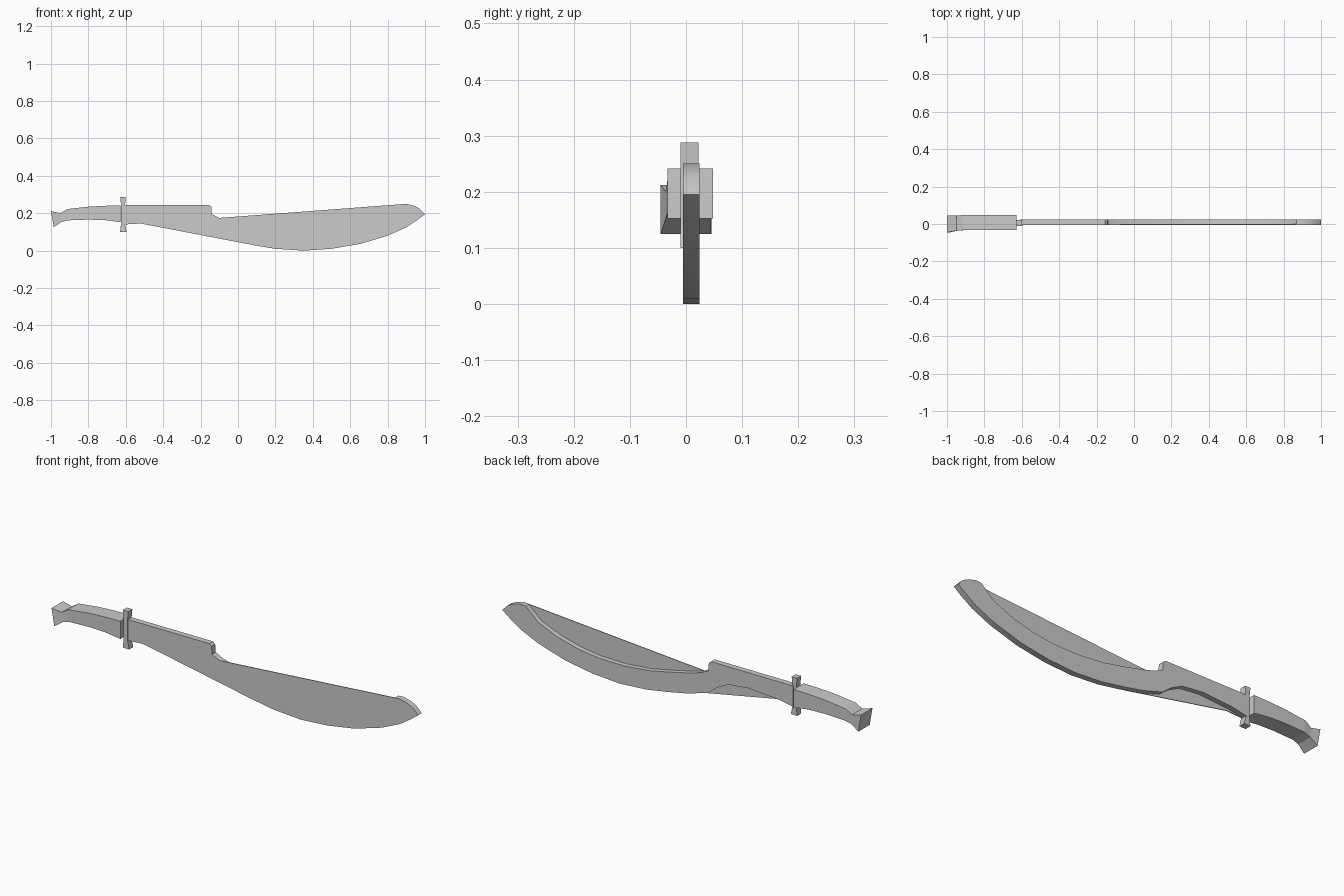
import bpy
import bmesh

cube = bpy.data.objects.get("Cube")
if cube:
    bpy.data.objects.remove(cube, do_unlink=True)

grey = bpy.data.materials.new("plain grey")
grey.use_nodes = True
colour = (0.6, 0.6, 0.6, 1)
grey.diffuse_color = colour
grey.node_tree.nodes["Principled BSDF"].inputs["Base Color"].default_value = colour


def finish(bm, name, smooth=False):
    bmesh.ops.recalc_face_normals(bm, faces=bm.faces[:])
    mesh = bpy.data.meshes.new(name)
    bm.to_mesh(mesh)
    bm.free()
    mesh.materials.append(grey)
    obj = bpy.data.objects.new(name, mesh)
    bpy.context.collection.objects.link(obj)
    if smooth:
        bpy.ops.object.select_all(action='DESELECT')
        obj.select_set(True)
        bpy.context.view_layer.objects.active = obj
        bpy.ops.object.shade_smooth_by_angle(angle=0.5)
    return obj


def prism(name, outline, front, back, smooth=False):
    """Side outline in x and z, given thickness along y."""
    bm = bmesh.new()
    face = bm.faces.new([bm.verts.new((x, front, z)) for x, z in outline])
    new = bmesh.ops.extrude_face_region(bm, geom=[face])["geom"]
    moved = [v for v in new if isinstance(v, bmesh.types.BMVert)]
    bmesh.ops.translate(bm, verts=moved, vec=(0, back - front, 0))
    return finish(bm, name, smooth)


def loft(name, sections):
    """Rectangular sections: top x, top z, bottom x, bottom z, y min, y max."""
    bm = bmesh.new()
    rings = []
    for tx, tz, bx, bz, y0, y1 in sections:
        corners = [(tx, y0, tz), (tx, y1, tz), (bx, y1, bz), (bx, y0, bz)]
        rings.append([bm.verts.new(c) for c in corners])
    for a, b in zip(rings, rings[1:]):
        for i in range(4):
            j = (i + 1) % 4
            bm.faces.new((a[i], a[j], b[j], b[i]))
    bm.faces.new(rings[0])
    bm.faces.new(rings[-1])
    return finish(bm, name)


# Edge curves shared by the blade parts
belly = [(0.08, 0.03), (0.2, 0.01), (0.35, 0), (0.5, 0.01), (0.65, 0.035),
         (0.8, 0.08), (0.9, 0.125), (0.96, 0.165), (1, 0.195),
         (0.97, 0.225), (0.94, 0.24), (0.9, 0.25), (0.87, 0.248)]
shoulder = [(-0.1, 0.175), (-0.14, 0.195), (-0.143, 0.235),
            (-0.155, 0.245), (-0.61, 0.245)]
hollow_spine = [(0.8, 0.185), (0.69, 0.14), (0.58, 0.112), (0.47, 0.097),
                (0.33, 0.095), (0.19, 0.108), (0.08, 0.13), (-0.03, 0.155)]
hollow_root = [(-0.61, 0.14), (-0.53, 0.155), (-0.36, 0.167), (-0.25, 0.155),
               (-0.19, 0.125), (-0.14, 0.085), (-0.03, 0.052)]

# Thick curved blade body behind a full flat front sheet
prism("blade_body", hollow_root + belly + hollow_spine + shoulder, -0.003, 0.024, True)
prism("blade_front_sheet", [(-0.61, 0.14), (-0.52, 0.145)] + belly + shoulder, -0.005, -0.001)

# Crossguard
prism("guard", [(-0.63, 0.1), (-0.595, 0.1), (-0.604, 0.14), (-0.604, 0.245),
                (-0.6, 0.288), (-0.63, 0.288), (-0.626, 0.25), (-0.626, 0.14)],
      -0.01, 0.022)

# Grip with flared pommel
loft("grip", [
    (-1, 0.212, -0.985, 0.125, -0.045, 0.045),
    (-0.95, 0.2, -0.945, 0.153, -0.036, 0.044),
    (-0.915, 0.222, -0.91, 0.162, -0.033, 0.048),
    (-0.8, 0.235, -0.8, 0.166, -0.033, 0.048),
    (-0.71, 0.24, -0.71, 0.163, -0.033, 0.048),
    (-0.628, 0.241, -0.628, 0.152, -0.033, 0.048),
])
